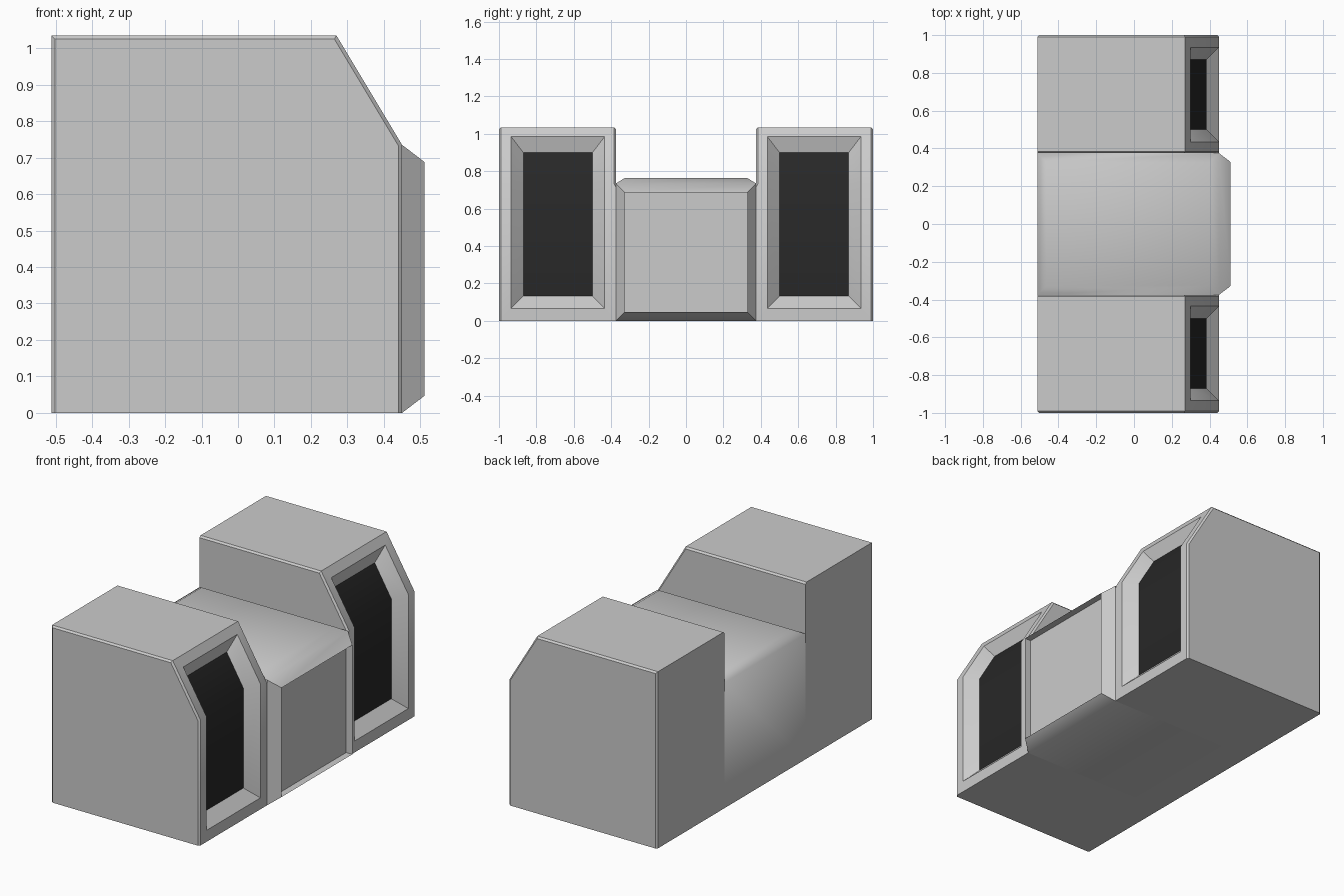
import bpy, bmesh
from math import radians

if "Cube" in bpy.data.objects:
    bpy.data.objects.remove(bpy.data.objects["Cube"])

BACK, FRONT, FLOOR, TOP = -0.512, 0.45, 0.735, 1.035
INNER, OUTER = -0.375, -1.0

black = bpy.data.materials.new("dark_window")
black.diffuse_color = (0.02, 0.02, 0.02, 1)
black.use_nodes = True
black.node_tree.nodes["Principled BSDF"].inputs["Base Color"].default_value = black.diffuse_color


def finish(bm, name, angle):
    bmesh.ops.recalc_face_normals(bm, faces=bm.faces)
    for f in bm.faces:
        f.smooth = True
    me = bpy.data.meshes.new(name)
    bm.to_mesh(me)
    bm.free()
    me.set_sharp_from_angle(angle=radians(angle))
    ob = bpy.data.objects.new(name, me)
    bpy.context.collection.objects.link(ob)
    return ob


# Side tower: wrapped front frame with a funnel-shaped window, mirrored in y
bm = bmesh.new()


def loop(profile, y0, y1):
    """Closed loop: profile going up at y0, then back down at y1."""
    pts = [(x, y0, z) for x, z in profile] + [(x, y1, z) for x, z in reversed(profile)]
    return [bm.verts.new(p) for p in pts]


rim = loop([(FRONT, 0), (FRONT, FLOOR), (0.27, TOP)], OUTER, INNER)
frame = loop([(FRONT, 0.067), (FRONT, FLOOR), (0.30, 0.985)], -0.935, -0.435)
pane = loop([(0.385, 0.132), (0.385, 0.717), (0.277, 0.90)], -0.87, -0.50)
for a, b in ((rim, frame), (frame, pane)):
    for i in range(6):
        j = (i + 1) % 6
        bm.faces.new((a[i], a[j], b[j], b[i]))
for i in range(2):
    bm.faces.new((pane[i], pane[i + 1], pane[4 - i], pane[5 - i])).material_index = 1

# Tower body behind the frame
back = loop([(BACK, 0), (BACK, TOP)], OUTER, INNER)
bm.faces.new(rim[:3] + [back[1], back[0]])
bm.faces.new(rim[3:] + [back[3], back[2]])
bm.faces.new((rim[2], rim[3], back[2], back[1]))
bm.faces.new((rim[0], back[0], back[3], rim[5]))
bm.faces.new(back)
bmesh.ops.recalc_face_normals(bm, faces=bm.faces)

# Thin bevel on the outer outline and the exposed inner edges
body = set(rim + back)
edges = []
for e in bm.edges:
    a, b = e.verts
    mid = (a.co + b.co) / 2
    if a in body and b in body and abs(a.co.y - b.co.y) < 1e-5:
        if mid.z > 0.01 and (mid.y < -0.9 or mid.z > 0.8):
            edges.append(e)
bmesh.ops.bevel(bm, geom=edges, offset=0.01, segments=1, profile=0.5,
                affect='EDGES', clamp_overlap=True)
tower = finish(bm, "side_tower", 35)
tower.data.materials.append(None)
tower.data.materials.append(black)
tower.modifiers.new("mirror", 'MIRROR').use_axis = (False, True, False)

# Centre block: softly raised top and a bulging front with a recessed panel
bm = bmesh.new()
bmesh.ops.create_cube(bm, size=1)
for v in bm.verts:
    v.co.x = FRONT if v.co.x > 0 else BACK
    v.co.y *= 2 * abs(INNER)
    v.co.z = FLOOR if v.co.z > 0 else 0
front = next(f for f in bm.faces if f.normal.x > 0.9)
top = next(f for f in bm.faces if f.normal.z > 0.9)
sides = [f for f in bm.faces if abs(f.normal.y) > 0.9]
bmesh.ops.inset_individual(bm, faces=[front], thickness=0.067, depth=0)
bmesh.ops.translate(bm, verts=front.verts, vec=(0.062, 0, 0))
bmesh.ops.inset_individual(bm, faces=[top], thickness=0.07, depth=0)
bmesh.ops.translate(bm, verts=top.verts, vec=(0, 0, 0.03))
panel = bmesh.ops.extrude_discrete_faces(bm, faces=[front])["faces"][0]
bmesh.ops.translate(bm, verts=panel.verts, vec=(-0.04, 0, 0))
bmesh.ops.delete(bm, geom=sides, context='FACES_ONLY')
finish(bm, "centre_block", 62)
